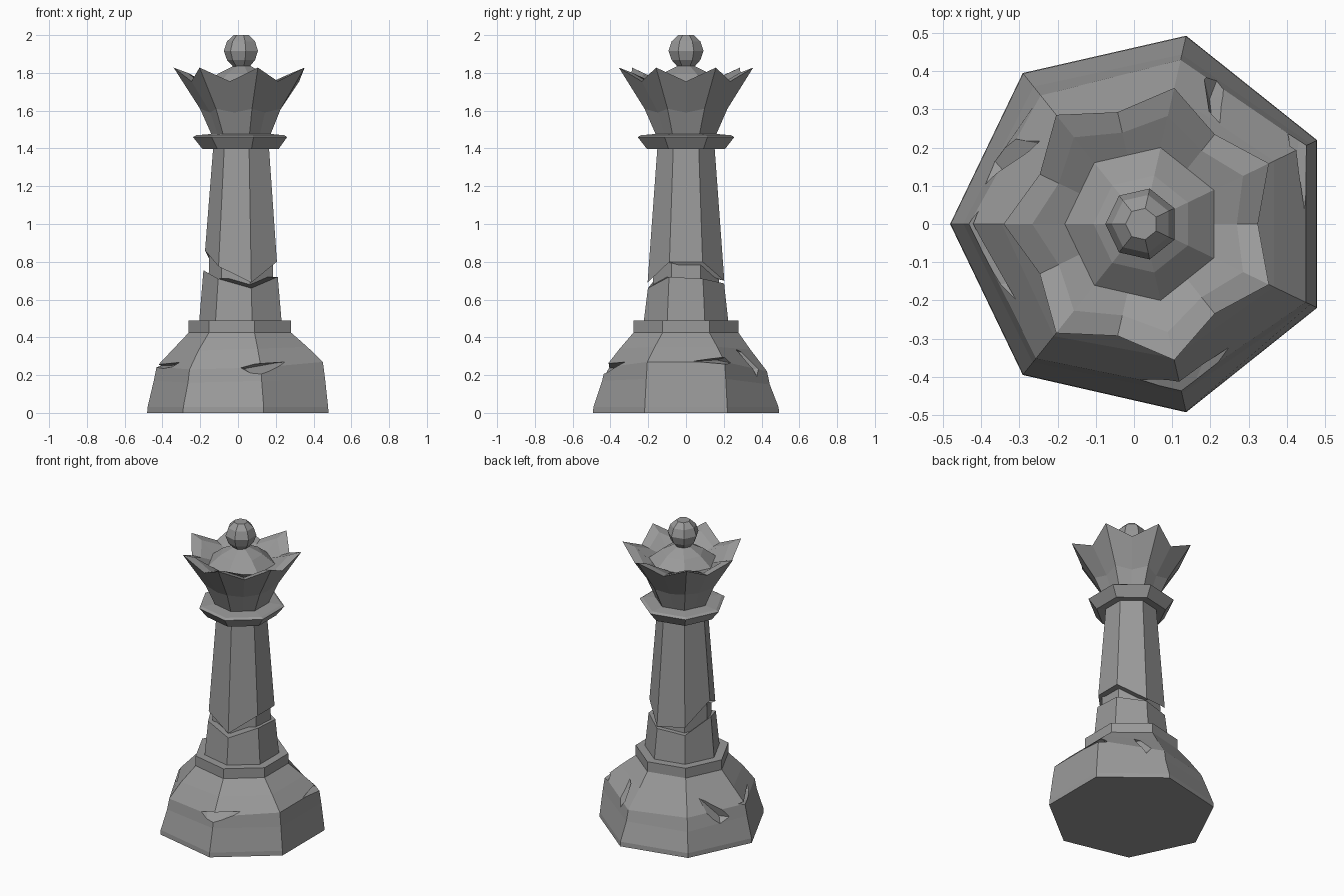
import bpy, bmesh
from math import pi, cos, sin, radians

if "Cube" in bpy.data.objects:
    bpy.data.objects.remove(bpy.data.objects["Cube"])

CX = 0.024          # axis of all heptagonal parts
N = 7

GREY = bpy.data.materials.new("dark_stone")
GREY.diffuse_color = (0.32, 0.32, 0.32, 1)
GREY.use_nodes = True
GREY.node_tree.nodes["Principled BSDF"].inputs["Base Color"].default_value = GREY.diffuse_color


def seq(v, n):
    return v if isinstance(v, (list, tuple)) else [v] * n


def finish(name, bm):
    bmesh.ops.recalc_face_normals(bm, faces=bm.faces[:])
    me = bpy.data.meshes.new(name)
    bm.to_mesh(me)
    bm.free()
    me.materials.append(GREY)
    ob = bpy.data.objects.new(name, me)
    bpy.context.collection.objects.link(ob)
    return ob


def loft(name, rings, n=N, cx=CX):
    """Stack of n-sided rings (radius, height), each a number or per-corner list."""
    bm = bmesh.new()
    rows = []
    for r, z in rings:
        r, z = seq(r, n), seq(z, n)
        rows.append([bm.verts.new((cx + r[i] * cos(pi + 2 * pi * i / n),
                                   r[i] * sin(pi + 2 * pi * i / n), z[i]))
                     for i in range(n)])
    for a, b in zip(rows, rows[1:]):
        for i in range(n):
            j = (i + 1) % n
            bm.faces.new((a[i], a[j], b[j], b[i]))
    bm.faces.new(rows[0][::-1])
    bm.faces.new(rows[-1])
    return finish(name, bm)


def gash(target, mouth, deep):
    """Chip out a wedge: mouth corners (angle, z) outside, deep points (angle, z, r) inside."""
    bm = bmesh.new()
    for a, z, r in [(a, z, 0.52) for a, z in mouth] + deep:
        bm.verts.new((CX + r * cos(radians(a)), r * sin(radians(a)), z))
    bmesh.ops.convex_hull(bm, input=bm.verts[:])
    cutter = finish("chip_cutter", bm)
    cutter.hide_render = True
    mod = target.modifiers.new("chip", 'BOOLEAN')
    mod.operation, mod.solver, mod.object = 'DIFFERENCE', 'EXACT', cutter
    bpy.context.view_layer.objects.active = target
    bpy.ops.object.modifier_apply(modifier=mod.name)
    bpy.data.objects.remove(cutter)


# Bulging foot with chips
base = loft("base", [
    (0.505, 0), (0.503, 0.03),
    ([.47, .463, .455, .485, .485, .455, .46], [.17, .16, .17, .18, .18, .15, .15]),
    ([.455, .45, .44, .472, .472, .44, .43], [.245, .23, .24, .27, .27, .22, .23]),
    ([.37, .375, .36, .38, .38, .35, .36], [.335, .33, .34, .35, .35, .335, .33]),
    (0.285, 0.425)])
gash(base, [(-98, .25), (-80, .17), (-44, .285)], [(-88, .235, .37), (-60, .265, .36)])
gash(base, [(-4, .27), (36, .25), (30, .31)], [(10, .275, .39), (26, .28, .37)])
gash(base, [(46, .40), (64, .14), (76, .28)], [(54, .33, .31), (62, .22, .37)])
gash(base, [(132, .38), (152, .08), (174, .18)], [(142, .31, .34), (160, .19, .38)])
gash(base, [(168, .25), (200, .21), (222, .29)], [(182, .25, .38), (205, .26, .35)])

# Collar
loft("base_collar", [(0.285, 0.42), (0.285, 0.49)])

# Broken shaft: jagged lower and upper pieces around a thinner core
lo_z = [.755, .71, .66, .72, .71, .685, .67]
hi_z = [.86, .775, .69, .80, .80, .70, .72]
loft("lower_shaft", [(0.23, 0.48), (0.207, lo_z)])
loft("shaft_core", [(0.182, 0.6), (0.175, 0.92)])
loft("upper_shaft", [([.208 - .06 * (z - .7) for z in hi_z], hi_z), (0.155, 1.41)])

# Neck ring
loft("neck_ring", [(0.15, 1.405), (0.212, 1.397), (0.262, 1.46), (0.245, 1.47), (0.15, 1.478)])


# Crown: tips on the even corners, valleys on the odd ones
def star(tip, valley):
    return [tip, valley] * N


loft("crown", [
    (star(.158, .142), 1.46),
    (star(.225, .190), star(1.61, 1.59)),
    (star(.365, .300), star(1.828, 1.755)),
    (star(.290, .245), star(1.80, 1.745)),
    (star(.205, .185), 1.735)], 2 * N)

# Conical cap inside the crown
loft("crown_cap", [(0.205, 1.70), (0.205, 1.735), (0.13, 1.795), (0.04, 1.84)])

# Finial ball
loft("finial_ball", [(0.045, 1.832), (0.078, 1.868), (0.095, 1.917),
                     (0.078, 1.967), (0.042, 2.0)], N, 0.02)
